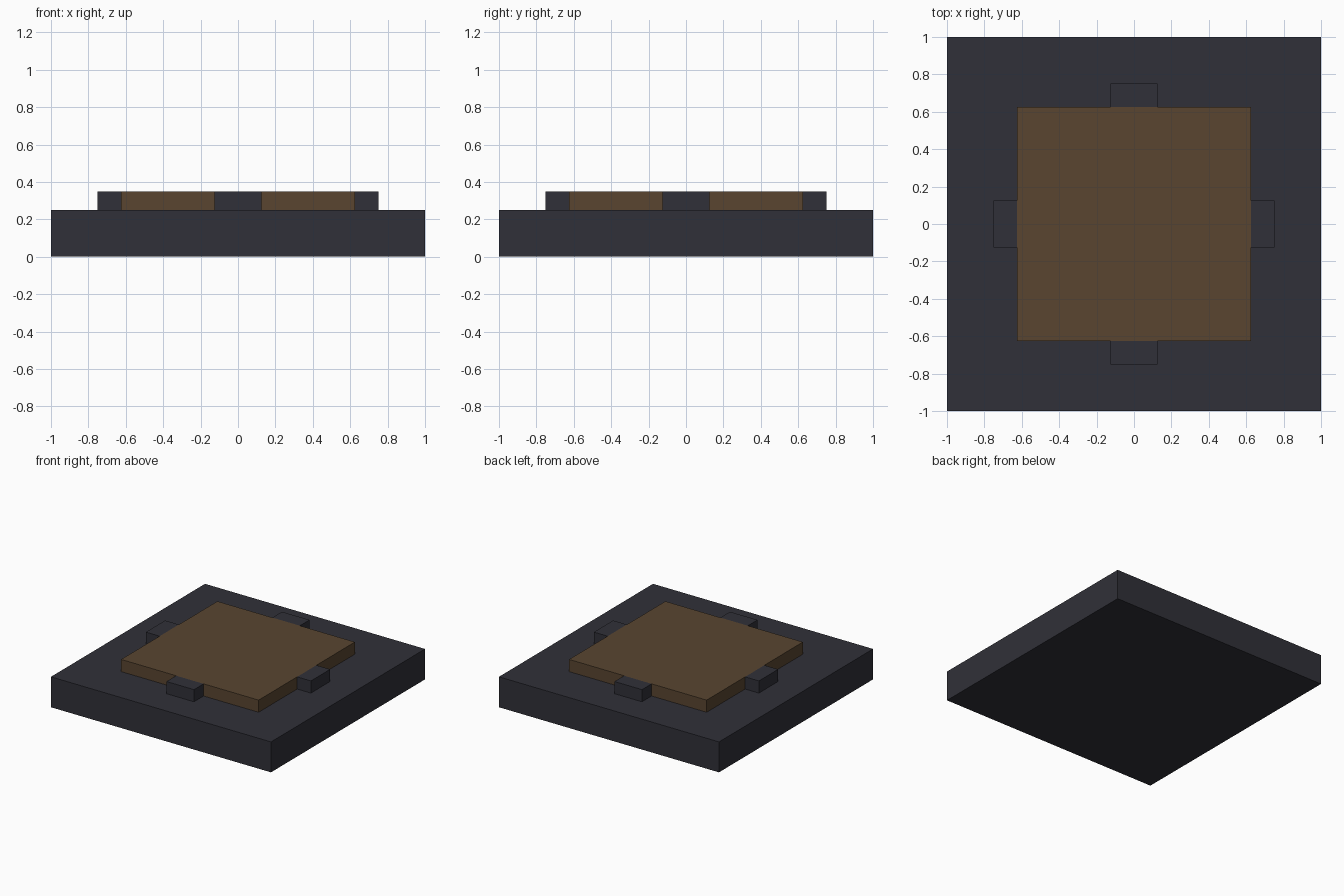
import bpy
import bmesh
from mathutils import Matrix, Vector

cube = bpy.data.objects.get("Cube")
if cube:
    bpy.data.objects.remove(cube, do_unlink=True)


def make_material(name, rgb):
    mat = bpy.data.materials.new(name)
    mat.use_nodes = True
    color = (*rgb, 1.0)
    mat.diffuse_color = color
    mat.node_tree.nodes["Principled BSDF"].inputs["Base Color"].default_value = color
    return mat


def make_box(name, low, high, mat):
    low, high = Vector(low), Vector(high)
    bm = bmesh.new()
    bmesh.ops.create_cube(bm, size=1.0)
    bmesh.ops.scale(bm, vec=high - low, verts=bm.verts)
    bmesh.ops.translate(bm, vec=(low + high) / 2, verts=bm.verts)
    mesh = bpy.data.meshes.new(name)
    bm.to_mesh(mesh)
    bm.free()
    mesh.materials.append(mat)
    obj = bpy.data.objects.new(name, mesh)
    bpy.context.collection.objects.link(obj)
    return obj


slate = make_material("dark slate", (0.03, 0.03, 0.04))
brown = make_material("dark brown", (0.1, 0.06, 0.03))

BASE_TOP, TOP = 0.25, 0.35
PANEL, REACH, HALF_TAB = 0.625, 0.75, 0.125

# Thick square base and the raised panel on it
make_box("base_slab", (-1, -1, 0), (1, 1, BASE_TOP), slate)
make_box("raised_panel", (-PANEL, -PANEL, BASE_TOP), (PANEL, PANEL, TOP), brown)

# One tab in the middle of each panel edge
sides = {"right_tab": (-1, 0), "left_tab": (1, 0), "front_tab": (0, -1), "back_tab": (0, 1)}
for name, direction in sides.items():
    tab = make_box(name, (PANEL, -HALF_TAB, BASE_TOP), (REACH, HALF_TAB, TOP), slate)
    angle = Vector((1, 0)).angle_signed(Vector(direction))
    tab.data.transform(Matrix.Rotation(-angle, 4, "Z"))
